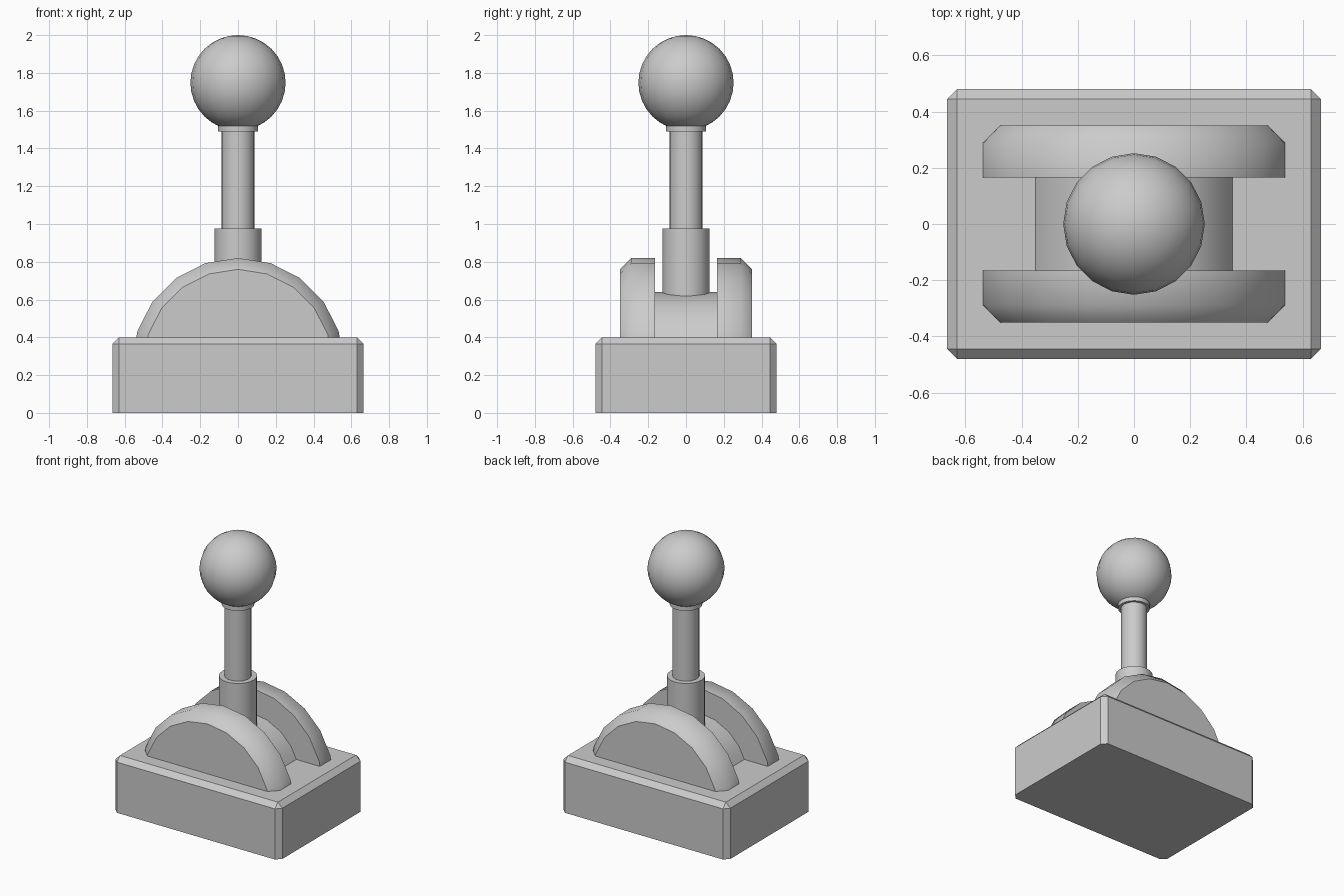
import bpy, bmesh
from math import sin, cos, pi

if "Cube" in bpy.data.objects:
    bpy.data.objects.remove(bpy.data.objects["Cube"])

SEGS = 20
PIVOT_Z = 0.26   # centre of the round housing, inside the base
FLOOR = 0.39     # housing parts sink slightly into the base


def finish(name, bm):
    bmesh.ops.recalc_face_normals(bm, faces=bm.faces)
    mesh = bpy.data.meshes.new(name)
    bm.to_mesh(mesh)
    bm.free()
    obj = bpy.data.objects.new(name, mesh)
    bpy.context.collection.objects.link(obj)
    return obj


def lathe(name, profile, sideways=False):
    """Sweep (radius, height) pairs round z, or round y at the pivot."""
    bm = bmesh.new()
    rings = []
    for r, h in profile:
        ring = []
        for i in range(SEGS):
            a = 2 * pi * i / SEGS
            s, c = r * sin(a), r * cos(a)
            ring.append(bm.verts.new((s, h, c + PIVOT_Z) if sideways else (s, c, h)))
        rings.append(ring)
    for lo, hi in zip(rings, rings[1:]):
        for i in range(SEGS):
            j = (i + 1) % SEGS
            bm.faces.new((lo[i], lo[j], hi[j], hi[i])).smooth = True
    bm.faces.new(rings[0])
    bm.faces.new(rings[-1])
    if sideways:
        # keep only the part above the base
        cut = bmesh.ops.bisect_plane(
            bm, geom=bm.verts[:] + bm.edges[:] + bm.faces[:],
            plane_co=(0, 0, FLOOR), plane_no=(0, 0, 1), clear_inner=True)
        edges = [e for e in cut["geom_cut"] if isinstance(e, bmesh.types.BMEdge)]
        bmesh.ops.contextual_create(bm, geom=edges)
        for f in bm.faces:
            if all(abs(v.co.z - FLOOR) < 1e-4 for v in f.verts):
                f.smooth = False
    # crisp rims where bands meet end caps
    for e in bm.edges:
        if any(not f.smooth for f in e.link_faces):
            e.smooth = False
    return finish(name, bm)


# base block, chamfered everywhere but the underside
bm = bmesh.new()
bmesh.ops.create_cube(bm, size=1)
for v in bm.verts:
    v.co.x *= 1.33
    v.co.y *= 0.96
    v.co.z = (v.co.z + 0.5) * 0.40
edges = [e for e in bm.edges if any(v.co.z > 0.1 for v in e.verts)]
bmesh.ops.bevel(bm, geom=edges, offset=0.035, segments=1, affect='EDGES')
finish("base", bm)

# two half-round side guards with chamfered outer rims
for side, label in ((-1, "front"), (1, "back")):
    lathe(label + "_guard",
          [(0.56, side * 0.165), (0.56, side * 0.29), (0.50, side * 0.35)], True)

# rotating drum between the guards
lathe("pivot_drum", [(0.38, -0.17), (0.38, 0.17)], True)

# lever stem
lathe("lever_sleeve", [(0.125, 0.55), (0.125, 0.975)])
lathe("lever_shaft", [(0.088, 0.95), (0.088, 1.53)])
lathe("knob_collar", [(0.107, 1.49), (0.107, 1.52)])

# ball knob
bm = bmesh.new()
bmesh.ops.create_uvsphere(bm, u_segments=SEGS, v_segments=16, radius=0.252)
for v in bm.verts:
    v.co.z += 1.748
for f in bm.faces:
    f.smooth = True
finish("knob", bm)
